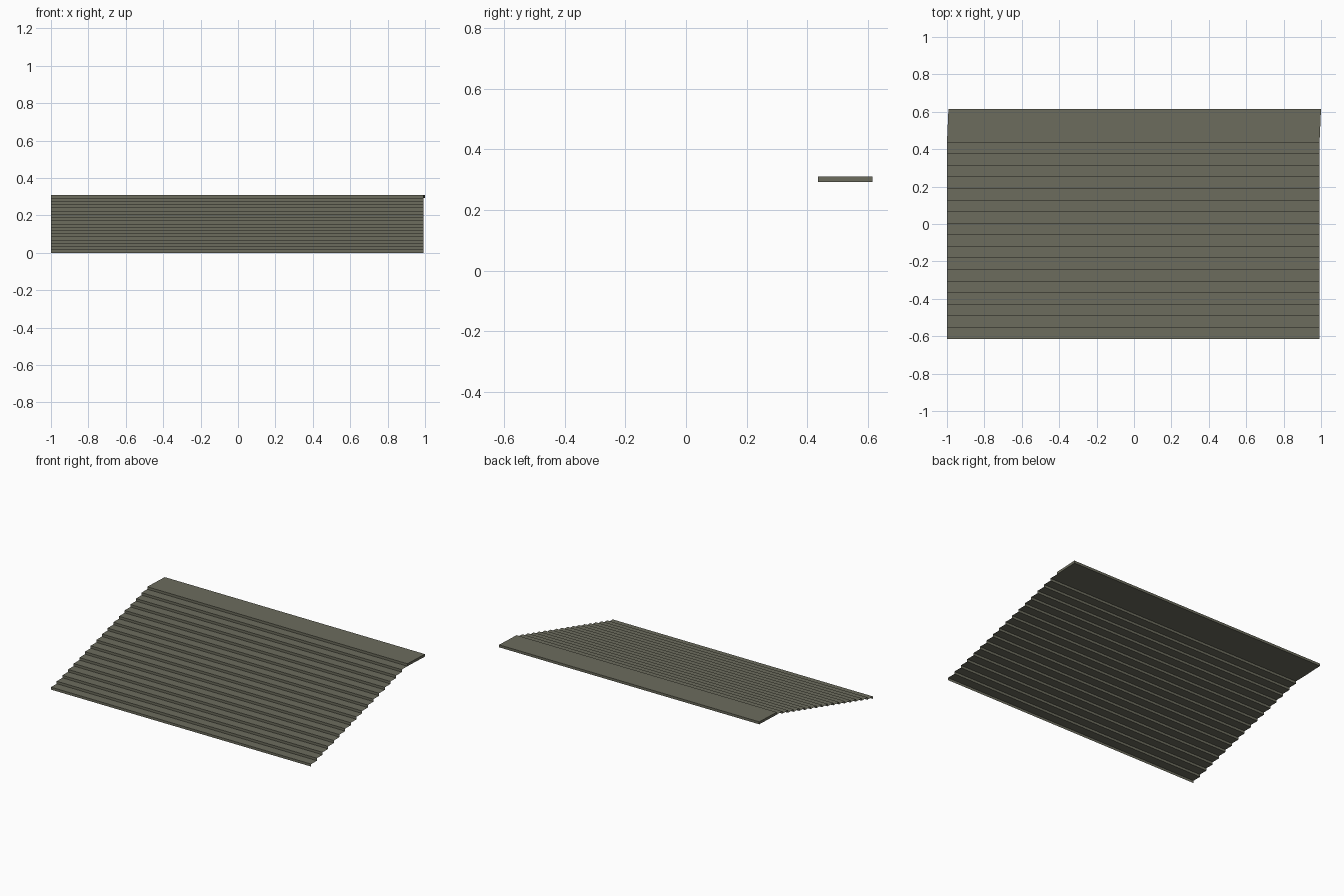
import bpy, bmesh

if "Cube" in bpy.data.objects:
    bpy.data.objects.remove(bpy.data.objects["Cube"])

# one stone colour for the whole flight
stone = bpy.data.materials.new("grey_olive_stone")
stone.diffuse_color = (0.15, 0.15, 0.11, 1)
stone.use_nodes = True
stone.node_tree.nodes["Principled BSDF"].inputs["Base Color"].default_value = stone.diffuse_color

STEPS = 17                    # treads below the landing
FRONT, EDGE, BACK = -0.616, 0.436, 0.616
HEIGHT = 0.31
RUN = (EDGE - FRONT) / STEPS
RISE = HEIGHT / (STEPS + 1)


def make_object(name, bm):
    mesh = bpy.data.meshes.new(name)
    bm.to_mesh(mesh)
    bm.free()
    mesh.materials.append(stone)
    obj = bpy.data.objects.new(name, mesh)
    bpy.context.collection.objects.link(obj)


# open folded sheet of risers and treads, without end walls
bm = bmesh.new()
profile = [(FRONT, 0)]
for i in range(STEPS):
    profile.append((FRONT + i * RUN, (i + 1) * RISE))
    profile.append((FRONT + (i + 1) * RUN, (i + 1) * RISE))
rows = [[bm.verts.new((x, y, z)) for x in (-1, 0.992)] for y, z in profile]
for a, b in zip(rows, rows[1:]):
    bm.faces.new((a[0], a[1], b[1], b[0]))
make_object("steps", bm)

# closed landing slab, very slightly skewed towards the back right
bm = bmesh.new()
bmesh.ops.create_cube(bm, size=1)
for v in bm.verts:
    back = v.co.y > 0
    v.co.x = (1 if v.co.x > 0 else -1) * 0.996 + (0.004 if back else -0.004)
    v.co.y = BACK if back else EDGE
    v.co.z = HEIGHT if v.co.z > 0 else HEIGHT - RISE
make_object("landing", bm)
